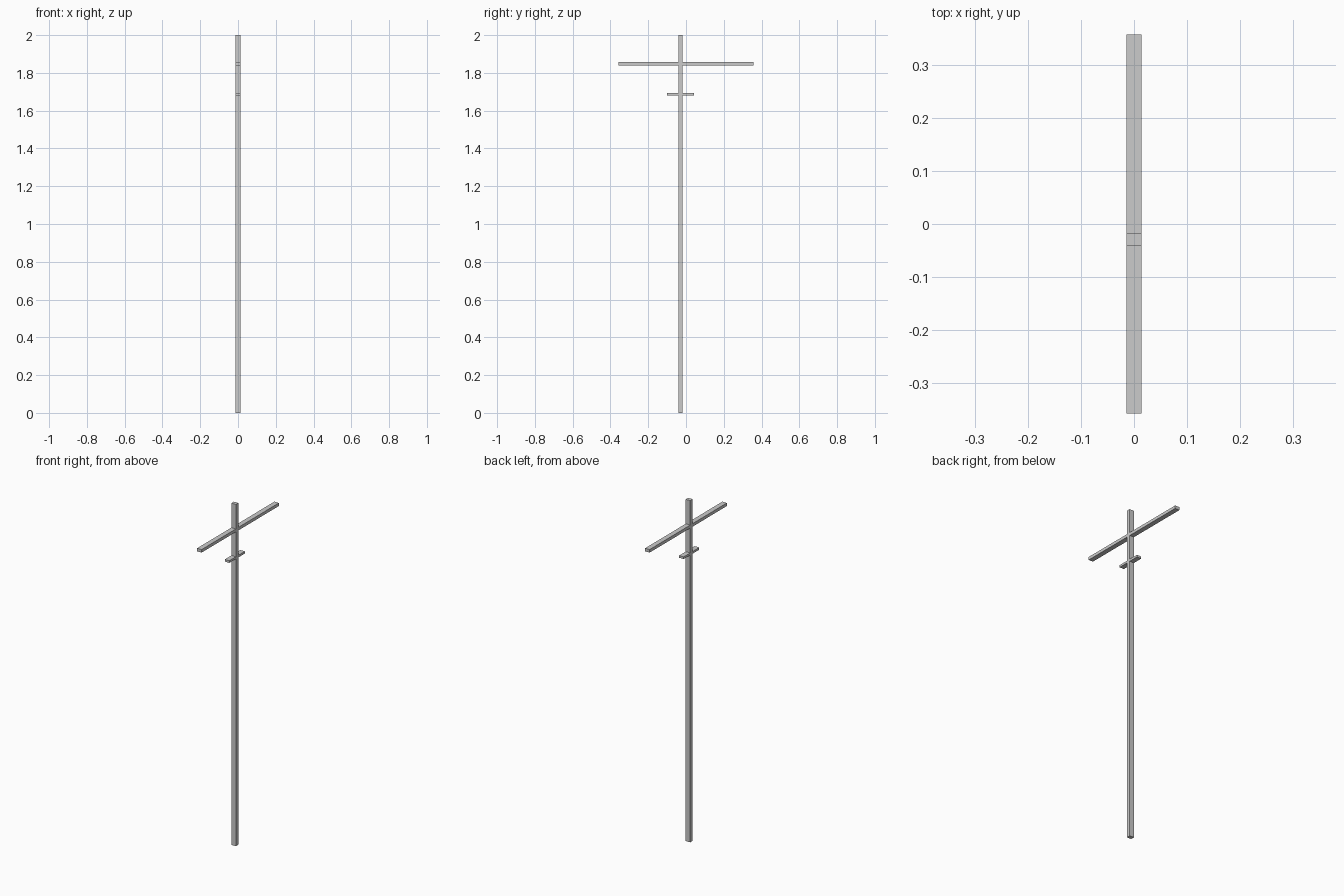
import bpy

if "Cube" in bpy.data.objects:
    bpy.data.objects.remove(bpy.data.objects["Cube"])

WIDTH = 0.029    # shared depth along x, so all bars sit flush
POLE_Y = -0.0295


def box(name, y0, y1, z0, z1):
    bpy.ops.mesh.primitive_cube_add(size=1, location=(0, (y0 + y1) / 2, (z0 + z1) / 2))
    ob = bpy.context.object
    ob.name = name
    ob.scale = (WIDTH, y1 - y0, z1 - z0)
    bpy.ops.object.transform_apply(location=False, rotation=False, scale=True)
    return ob


# Upright pole, slightly off the middle of the long arm
box("pole", POLE_Y - 0.0115, POLE_Y + 0.0115, 0, 2)

# Long upper arm and short lower arm
box("upper_crossbar", -0.357, 0.357, 1.839, 1.857)
box("lower_crossbar", POLE_Y - 0.072, POLE_Y + 0.072, 1.681, 1.694)
